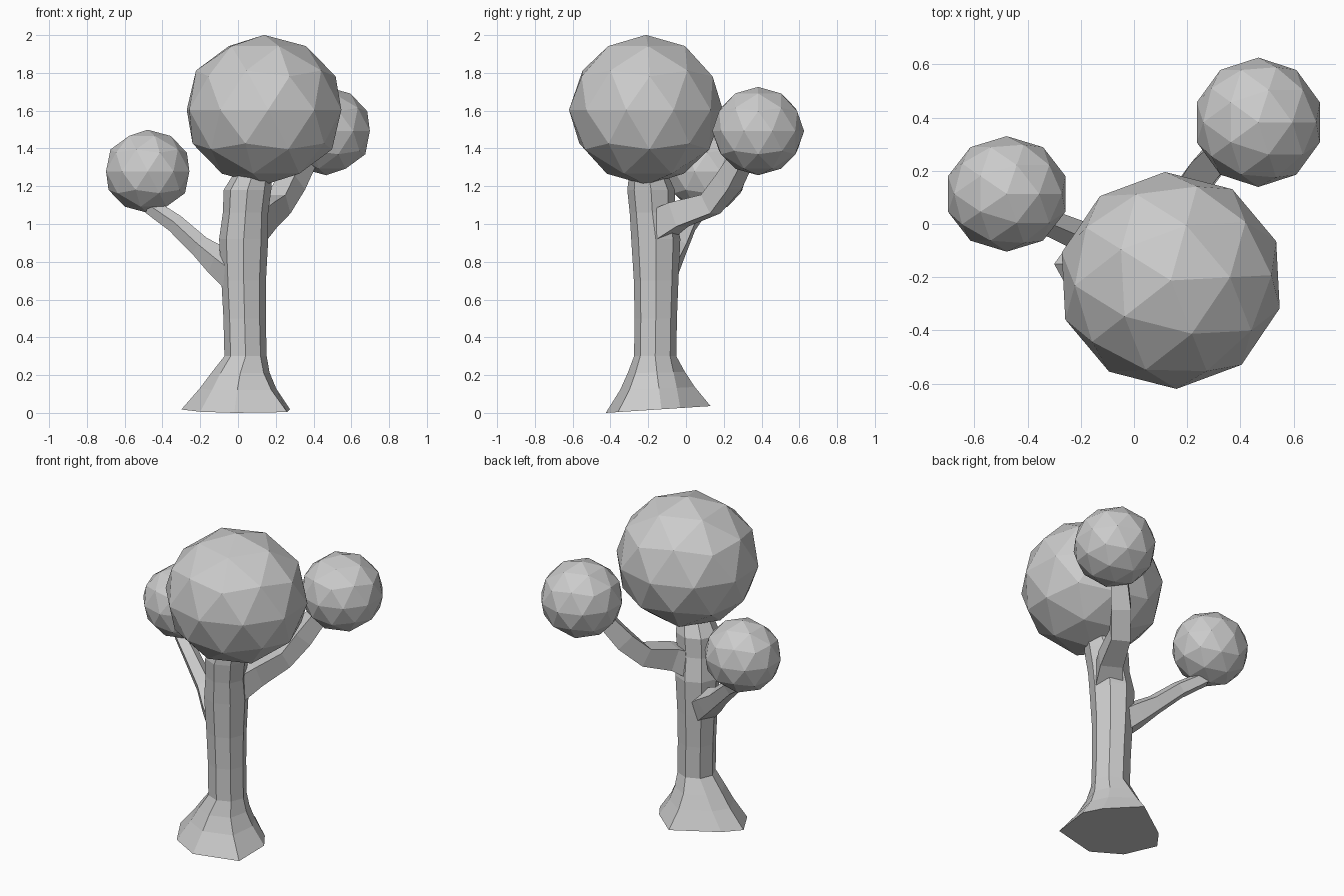
import bpy, bmesh
from math import cos, sin, tau, pi, radians
from mathutils import Vector

if "Cube" in bpy.data.objects:
    bpy.data.objects.remove(bpy.data.objects["Cube"])


def loft(name, loops):
    """Skin a list of equal-length point loops and cap both ends."""
    bm = bmesh.new()
    loops = [[bm.verts.new(p) for p in loop] for loop in loops]
    for a, b in zip(loops, loops[1:]):
        for k in range(len(a)):
            n = (k + 1) % len(a)
            bm.faces.new((a[k], a[n], b[n], b[k]))
    bm.faces.new(loops[0][::-1])
    bm.faces.new(loops[-1])
    bmesh.ops.recalc_face_normals(bm, faces=bm.faces)
    mesh = bpy.data.meshes.new(name)
    bm.to_mesh(mesh)
    bm.free()
    obj = bpy.data.objects.new(name, mesh)
    bpy.context.collection.objects.link(obj)


def branch(name, rings, sides, phase):
    """Tapered tube along a path of (x, y, z, radius)."""
    pts = [Vector(r[:3]) for r in rings]
    loops = []
    for i, r in enumerate(rings):
        d = (pts[min(i + 1, len(pts) - 1)] - pts[max(i - 1, 0)]).normalized()
        u = Vector((0, 0, 1)).cross(d).normalized()
        v = d.cross(u)
        angles = [phase + tau * k / sides for k in range(sides)]
        loops.append([pts[i] + (u * cos(a) + v * sin(a)) * r[3] for a in angles])
    loft(name, loops)


def foliage(name, centre, radii, turn=0):
    bpy.ops.mesh.primitive_ico_sphere_add(subdivisions=2, radius=1, location=centre)
    obj = bpy.context.object
    obj.name = name
    obj.scale = radii
    obj.rotation_euler.z = radians(turn)


# Trunk: irregular eight-cornered foot blending into round rings
foot = [(-0.30, -0.15), (-0.20, -0.33), (-0.02, -0.425), (0.26, -0.36),
        (0.275, -0.13), (0.21, -0.03), (0.03, 0.13), (-0.22, -0.04)]
rings = [  # x, y, z, radius, share of foot outline
    (0.00, -0.15, 0.00, 0.12, 1.0),
    (0.01, -0.155, 0.12, 0.125, 0.48),
    (0.02, -0.16, 0.21, 0.12, 0.2),
    (0.04, -0.163, 0.30, 0.112, 0.0),
    (0.035, -0.16, 0.50, 0.112, 0.0),
    (0.03, -0.158, 0.70, 0.118, 0.0),
    (0.03, -0.16, 0.92, 0.13, 0.0),
    (0.04, -0.178, 1.06, 0.12, 0.0),
    (0.05, -0.185, 1.18, 0.126, 0.0),
    (0.08, -0.20, 1.27, 0.10, 0.0),
]
loops = []
for x, y, z, r, f in rings:
    loop = []
    for k, (fx, fy) in enumerate(foot):
        a = pi + tau * k / 8
        rise = f * 0.065 * (fy + 0.425)
        loop.append(((x + r * cos(a)) * (1 - f) + fx * f,
                     (y + r * sin(a)) * (1 - f) + fy * f, z + rise))
    loops.append(loop)
loft("trunk", loops)

# Left branch
branch("left_branch", [
    (0.00, -0.15, 0.72, 0.10),
    (-0.10, -0.10, 0.80, 0.085),
    (-0.20, -0.045, 0.88, 0.06),
    (-0.33, 0.01, 1.00, 0.052),
    (-0.46, 0.08, 1.09, 0.045),
], 5, pi / 2)

# Right branch with elbow
branch("right_branch", [
    (0.06, -0.16, 0.98, 0.115),
    (0.14, -0.04, 1.05, 0.095),
    (0.215, 0.13, 1.105, 0.08),
    (0.285, 0.225, 1.22, 0.08),
    (0.37, 0.31, 1.37, 0.065),
], 4, pi / 4)

# Foliage balls
foliage("main_foliage", (0.138, -0.212, 1.604), (0.424, 0.408, 0.397), 3)
foliage("left_foliage", (-0.478, 0.113, 1.279), (0.232, 0.217, 0.22))
foliage("right_foliage", (0.467, 0.382, 1.492), (0.243, 0.243, 0.234))
